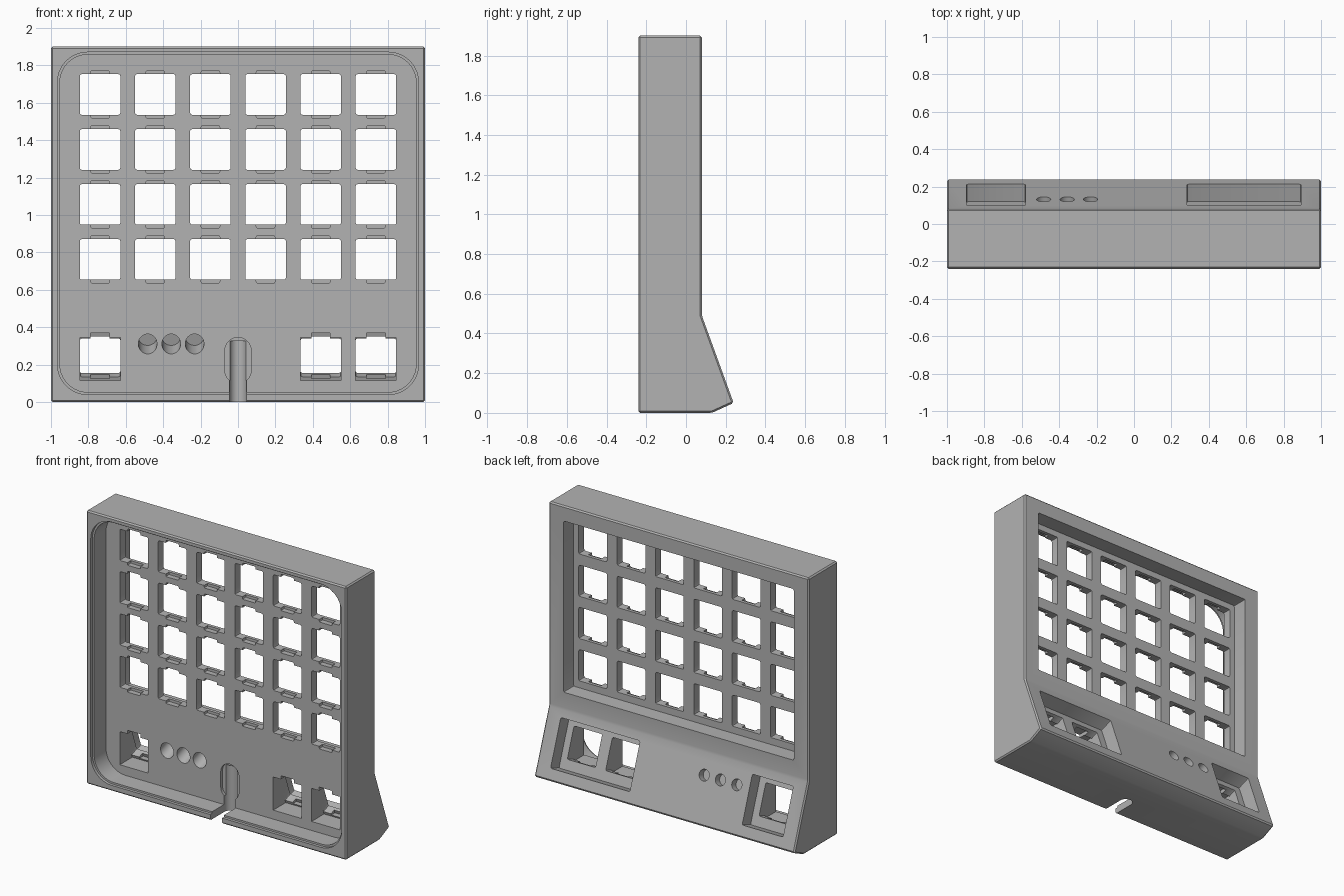
import bpy, bmesh, math
from mathutils import Vector

cube = bpy.data.objects.get("Cube")
if cube:
    bpy.data.objects.remove(cube, do_unlink=True)

grey = bpy.data.materials.new("plain_grey")
grey.use_nodes = True
COLOUR = (0.45, 0.45, 0.45, 1)
grey.diffuse_color = COLOUR
grey.node_tree.nodes["Principled BSDF"].inputs["Base Color"].default_value = COLOUR

# Directions of the sloping rear face
TILT = math.atan2(0.16, 0.44)
UP = Vector((0, -math.sin(TILT), math.cos(TILT)))
OUT = Vector((0, math.cos(TILT), math.sin(TILT)))
FACE = Vector((0, 0.157, 0.28))
PLATE_FRONT, PLATE_BACK = -0.09, -0.03
KEY, NOTCH, CLIP = 0.217, 0.1, 0.023


# Placement of a profile (u, v) extruded along w
def facing(u, v, w):
    return Vector((u, w, v))


def sideways(u, v, w):
    return Vector((w, u, v))


def tilted(origin):
    return lambda u, v, w: origin + Vector((u, 0, 0)) + UP * v + OUT * w


def prism(bm, points, start, end, place):
    rings = [[bm.verts.new(place(u, v, w)) for u, v in points] for w in (start, end)]
    bm.faces.new(rings[0])
    bm.faces.new(rings[1])
    count = len(points)
    for i in range(count):
        j = (i + 1) % count
        bm.faces.new((rings[0][i], rings[0][j], rings[1][j], rings[1][i]))


def rounded(cx, cy, width, height, radius, steps=2):
    points = []
    for k, (sx, sy) in enumerate(((1, 1), (-1, 1), (-1, -1), (1, -1))):
        for s in range(steps + 1):
            a = (k + s / steps) * math.pi / 2
            points.append((cx + sx * (width / 2 - radius) + radius * math.cos(a),
                           cy + sy * (height / 2 - radius) + radius * math.sin(a)))
    return points


def circle(cx, cy, radius, count=32):
    return [(cx + radius * math.cos(i * math.tau / count),
             cy + radius * math.sin(i * math.tau / count)) for i in range(count)]


def make(name, bm):
    bmesh.ops.recalc_face_normals(bm, faces=bm.faces)
    mesh = bpy.data.meshes.new(name)
    bm.to_mesh(mesh)
    bm.free()
    mesh.materials.append(grey)
    obj = bpy.data.objects.new(name, mesh)
    bpy.context.collection.objects.link(obj)
    return obj


def cut(name, solids):
    bm = bmesh.new()
    for solid in solids:
        prism(bm, *solid)
    cutter = make(name, bm)
    cutter.hide_render = True
    bpy.context.view_layer.objects.active = case
    mod = case.modifiers.new(name, 'BOOLEAN')
    mod.operation = 'DIFFERENCE'
    mod.solver = 'EXACT'
    mod.object = cutter
    bpy.ops.object.modifier_apply(modifier=mod.name)
    bpy.data.objects.remove(cutter, do_unlink=True)


# Outer shell with a flared foot and fine chamfers
bm = bmesh.new()
side = [(-0.24, 0), (0.13, 0), (0.24, 0.05), (0.08, 0.49), (0.08, 1.9), (-0.24, 1.9)]
prism(bm, side, -1, 1, sideways)
bmesh.ops.recalc_face_normals(bm, faces=bm.faces)
bmesh.ops.bevel(bm, geom=bm.edges[:], offset=0.009, segments=1, affect='EDGES')
case = make("keypad_case", bm)

# Front cavity with a stepped rim, and the rear key well
cut("rim_step", [(rounded(0, 0.955, 1.93, 1.83, 0.16, 10), -0.3, -0.22, facing)])
cut("cavity", [(rounded(0, 0.955, 1.905, 1.805, 0.15, 10), -0.3, PLATE_FRONT, facing)])
cut("rear_well", [(rounded(0, 1.2, 1.77, 1.19, 0.01), PLATE_BACK, 0.3, facing)])

# Grid of square key holes with clip notches above and below
columns = [(i - 2.5) * 0.295 for i in range(6)]
rows = [0.762 + i * 0.294 for i in range(4)]
cells = [(x, z) for x in columns for z in rows]
cut("key_holes", [(rounded(x, z, KEY, KEY, 0.01), -0.2, 0.0, facing) for x, z in cells])
cut("clip_notches", [(rounded(x, z, NOTCH, KEY + 0.036, 0.008), -0.2, PLATE_BACK - CLIP, facing)
                     for x, z in cells])

# Sloping thumb keys: rear wells, tilted holes and front pockets
WELL = 0.1
THICK = 0.06
thumbs = [columns[0], columns[4], columns[5]]
slope = tilted(FACE)
cut("thumb_wells", [(rounded(-0.738, 0, 0.315, 0.33, 0.01), -WELL, 0.1, slope),
                    (rounded(0.588, 0, 0.61, 0.33, 0.01), -WELL, 0.1, slope)])
cut("thumb_holes", [(rounded(x, 0.012, KEY, KEY, 0.01), -WELL - THICK - 0.01, 0, slope)
                    for x in thumbs])


def pocket(low, high, depth):
    # Straight pocket ending on a plane parallel to the sloping face
    p = FACE - OUT * depth
    end = [(p.y - (z - p.z) * math.tan(TILT), z) for z in (low, high)]
    return [(-0.2, low), end[0], end[1], (-0.2, high)]


cut("thumb_pockets", [(pocket(0.115, 0.345, WELL + THICK), x - KEY / 2, x + KEY / 2, sideways)
                      for x in thumbs])
cut("thumb_notches", [(pocket(0.125, 0.37, WELL + CLIP), x - NOTCH / 2, x + NOTCH / 2, sideways)
                      for x in thumbs])

# Three round sockets, blind from both sides
spots = [-0.483, -0.357, -0.232]
front_socket = tilted(Vector((0, PLATE_FRONT, 0.31)))
rear_socket = tilted(Vector((0, 0.132, 0.347)))
cut("front_sockets", [(circle(x, 0, 0.05), -0.09, 0.115, front_socket) for x in spots])
cut("rear_sockets", [(circle(x, 0, 0.038), -0.05, 0.1, rear_socket) for x in spots])

# Cable channel: wide shallow pocket and a deeper round-bottomed slot
cut("cable_pocket", [(rounded(0, 0.222, 0.14, 0.245, 0.069, 8), -0.2, -0.07, facing)])
arc = [(0.045 * math.cos(i * math.pi / 12), -0.085 + 0.045 * math.sin(i * math.pi / 12))
       for i in range(13)]
slot = [(0.045, -0.3)] + arc + [(-0.045, -0.3)]
cut("cable_slot", [(slot, -0.1, 0.325, lambda u, v, w: Vector((u, v, w)))])

# Smooth curved walls, crisp edges
bpy.ops.object.select_all(action='DESELECT')
case.select_set(True)
bpy.context.view_layer.objects.active = case
bpy.ops.object.shade_smooth_by_angle(angle=math.radians(25))
